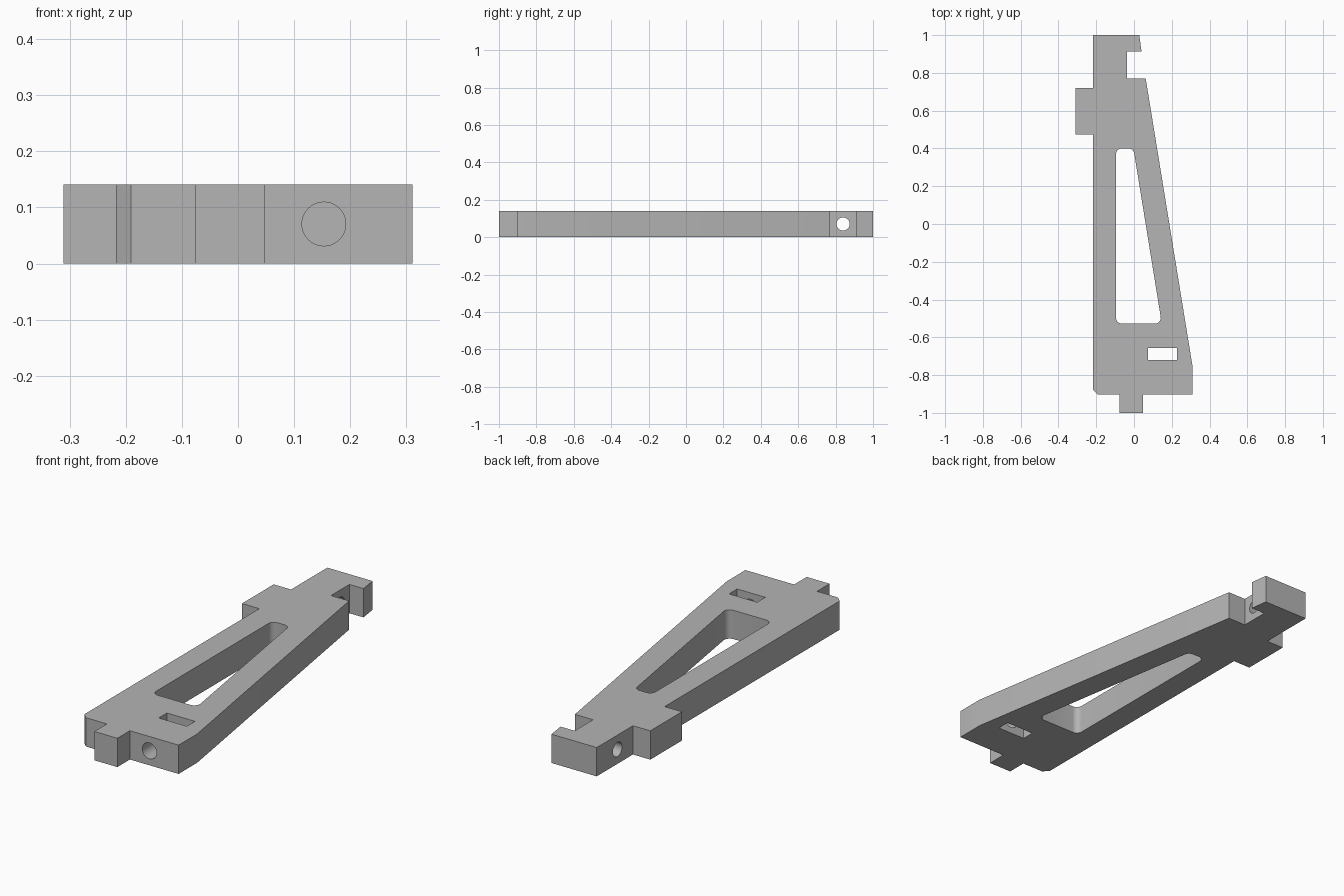
import bpy, bmesh, math
from mathutils import Vector, Matrix

cube = bpy.data.objects.get("Cube")
if cube:
    bpy.data.objects.remove(cube, do_unlink=True)

THICK = 0.141
MID = THICK / 2

grey = bpy.data.materials.new("plain grey")
grey.use_nodes = True
colour = (0.46, 0.46, 0.46, 1)
grey.diffuse_color = colour
grey.node_tree.nodes["Principled BSDF"].inputs["Base Color"].default_value = colour


def make_object(name, bm):
    bmesh.ops.recalc_face_normals(bm, faces=bm.faces)
    mesh = bpy.data.meshes.new(name)
    bm.to_mesh(mesh)
    bm.free()
    mesh.materials.append(grey)
    ob = bpy.data.objects.new(name, mesh)
    bpy.context.collection.objects.link(ob)
    return ob


def prism(name, points, z0, z1):
    """Upright prism over an outline."""
    bm = bmesh.new()
    face = bm.faces.new([bm.verts.new((x, y, z0)) for x, y in points])
    top = bmesh.ops.extrude_face_region(bm, geom=[face])["geom"]
    bmesh.ops.translate(bm, vec=(0, 0, z1 - z0),
                        verts=[v for v in top if isinstance(v, bmesh.types.BMVert)])
    return make_object(name, bm)


def rounded(points, radius, steps=8):
    """Fillet every corner of a convex outline."""
    out = []
    for i, p in enumerate(points):
        p = Vector(p)
        a = (Vector(points[i - 1]) - p).normalized()
        b = (Vector(points[(i + 1) % len(points)]) - p).normalized()
        half = a.angle(b) / 2
        centre = p + (a + b).normalized() * radius / math.sin(half)
        start = p + a * radius / math.tan(half) - centre
        end = p + b * radius / math.tan(half) - centre
        sweep = start.angle_signed(end)
        for k in range(steps + 1):
            t = -sweep * k / steps
            out.append(centre + Matrix.Rotation(t, 2) @ start)
    return out


def rod(name, radius, start, end):
    """Cylinder between two points."""
    start, end = Vector(start), Vector(end)
    turn = (end - start).to_track_quat("Z", "Y").to_matrix().to_4x4()
    bm = bmesh.new()
    bmesh.ops.create_cone(bm, cap_ends=True, segments=40, radius1=radius, radius2=radius,
                          depth=(end - start).length,
                          matrix=Matrix.Translation((start + end) / 2) @ turn)
    return make_object(name, bm)


# Tapered bracket with side tab, end tab and top notch
outline = [(-0.217, 1), (0.028, 1), (0.04, 0.912), (-0.036, 0.912), (-0.036, 0.77),
           (0.062, 0.77), (0.311, -0.76), (0.311, -0.903), (0.047, -0.903), (0.047, -1),
           (-0.077, -1), (-0.077, -0.903), (-0.191, -0.903), (-0.217, -0.878),
           (-0.217, 0.475), (-0.311, 0.475), (-0.311, 0.72), (-0.217, 0.72)]
bracket = prism("bracket", outline, 0, THICK)

# Openings: slanted window, nut slot and two bolt holes
window = [(-0.095, 0.4), (-0.095, -0.527), (0.147, -0.527), (-0.003, 0.4)]
slot = [(0.075, -0.72), (0.227, -0.72), (0.227, -0.657), (0.075, -0.657)]
cutters = [
    prism("window_cutter", rounded(window, 0.03), -0.1, THICK + 0.1),
    prism("slot_cutter", slot, -0.1, THICK + 0.1),
    rod("front_hole_cutter", 0.039, (0.153, -1, MID), (0.153, -0.69, MID)),
    rod("side_hole_cutter", 0.035, (-0.3, 0.84, MID), (0, 0.84, MID)),
]

bpy.ops.object.select_all(action="DESELECT")
bracket.select_set(True)
bpy.context.view_layer.objects.active = bracket
for cutter in cutters:
    cutter.hide_render = True
    cut = bracket.modifiers.new(cutter.name, "BOOLEAN")
    cut.operation = "DIFFERENCE"
    cut.solver = "EXACT"
    cut.object = cutter
    bpy.ops.object.modifier_apply(modifier=cut.name)
    bpy.data.objects.remove(cutter, do_unlink=True)

bpy.ops.object.shade_smooth_by_angle(angle=math.radians(25))
